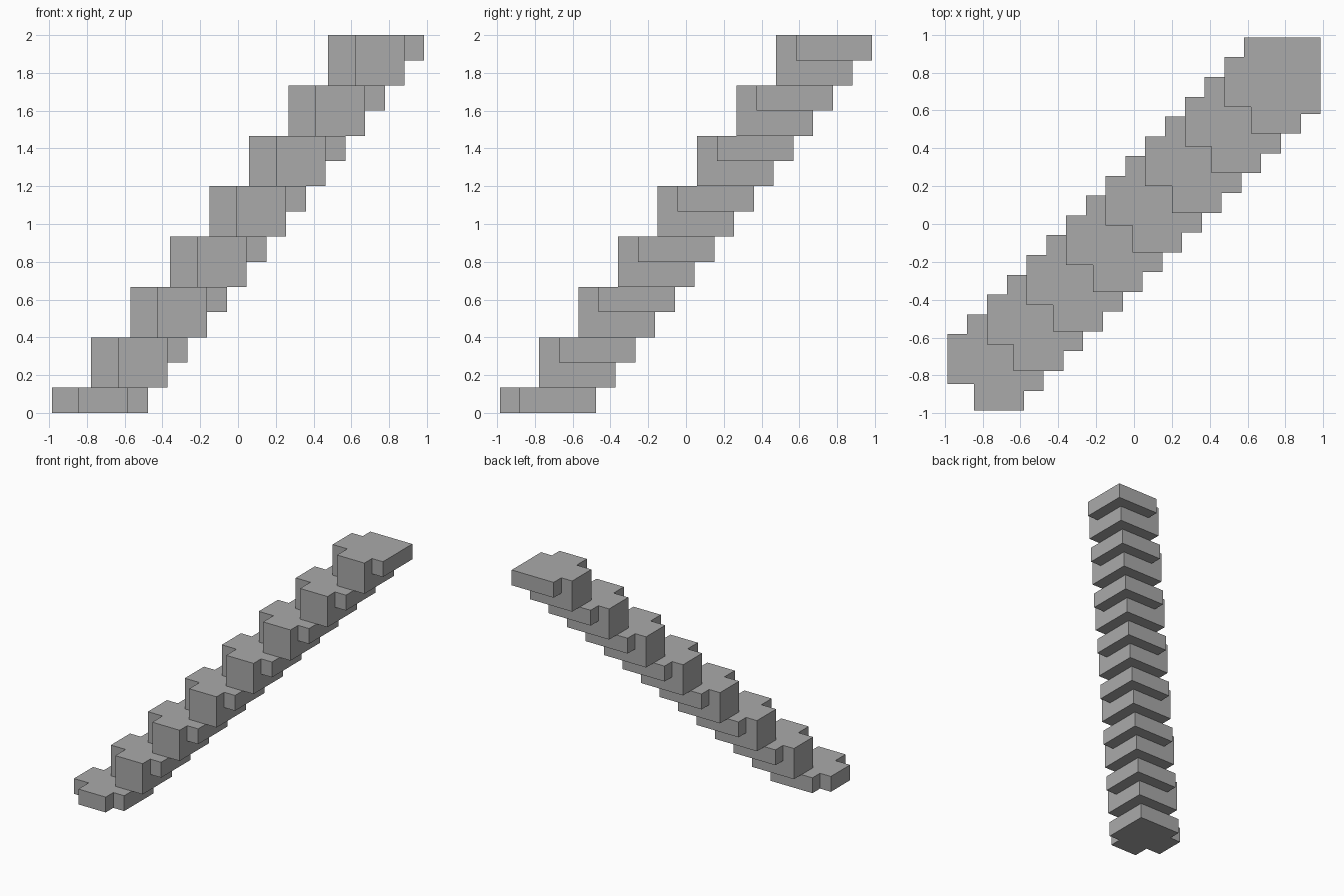
import bpy
import bmesh

cube = bpy.data.objects.get("Cube")
if cube:
    bpy.data.objects.remove(cube, do_unlink=True)

HALF = 0.986          # half extent in x and y
WIDTH = 0.404         # side of each square tread
STEP = (2 * HALF - WIDTH) / 15
NOTCH = 0.141         # cut in the lower corner of each unit
LAYER = 2 / 15        # height of one layer
UNITS = 8

stone = bpy.data.materials.new("grey_stone")
stone.use_nodes = True
grey = (0.4, 0.4, 0.4, 1)
stone.diffuse_color = grey
stone.node_tree.nodes["Principled BSDF"].inputs["Base Color"].default_value = grey

# Footprints of one stair unit
w, d, n, far = WIDTH, STEP, NOTCH, WIDTH + STEP
notched_corner = [(0, w), (0, n), (n, n), (n, 0), (w, 0)]
block = notched_corner + [(w, d), (w, w), (d, w)]
ledge = [(w, d), (far, d), (far, far), (d, far), (d, w), (w, w)]
tread = notched_corner + ledge[:-1]


def add_cap(bm, outline, z):
    bm.faces.new([bm.verts.new((x, y, z)) for x, y in outline])


def add_walls(bm, outline, low, high):
    for a, b in zip(outline, outline[1:] + outline[:1]):
        bm.faces.new([bm.verts.new(p) for p in
                      ((*a, low), (*b, low), (*b, high), (*a, high))])


def make_unit(index):
    bm = bmesh.new()
    # Overhanging tread slab
    add_cap(bm, tread, LAYER)
    add_walls(bm, tread, 0, LAYER)
    if index == 0:
        add_cap(bm, tread, 0)
    else:
        # Notched riser block below the tread
        add_cap(bm, ledge, 0)
        add_walls(bm, block, -LAYER, 0)
        add_cap(bm, block, -LAYER)
    bmesh.ops.remove_doubles(bm, verts=bm.verts, dist=0.0001)
    bmesh.ops.recalc_face_normals(bm, faces=bm.faces)
    bmesh.ops.dissolve_limit(bm, angle_limit=0.01, verts=bm.verts, edges=bm.edges)
    name = f"stair_unit_{index + 1}"
    mesh = bpy.data.meshes.new(name)
    bm.to_mesh(mesh)
    bm.free()
    mesh.materials.append(stone)
    unit = bpy.data.objects.new(name, mesh)
    offset = -HALF + 2 * index * STEP
    unit.location = (offset, offset, 2 * index * LAYER)
    bpy.context.collection.objects.link(unit)


# Diagonal flight
for i in range(UNITS):
    make_unit(i)
